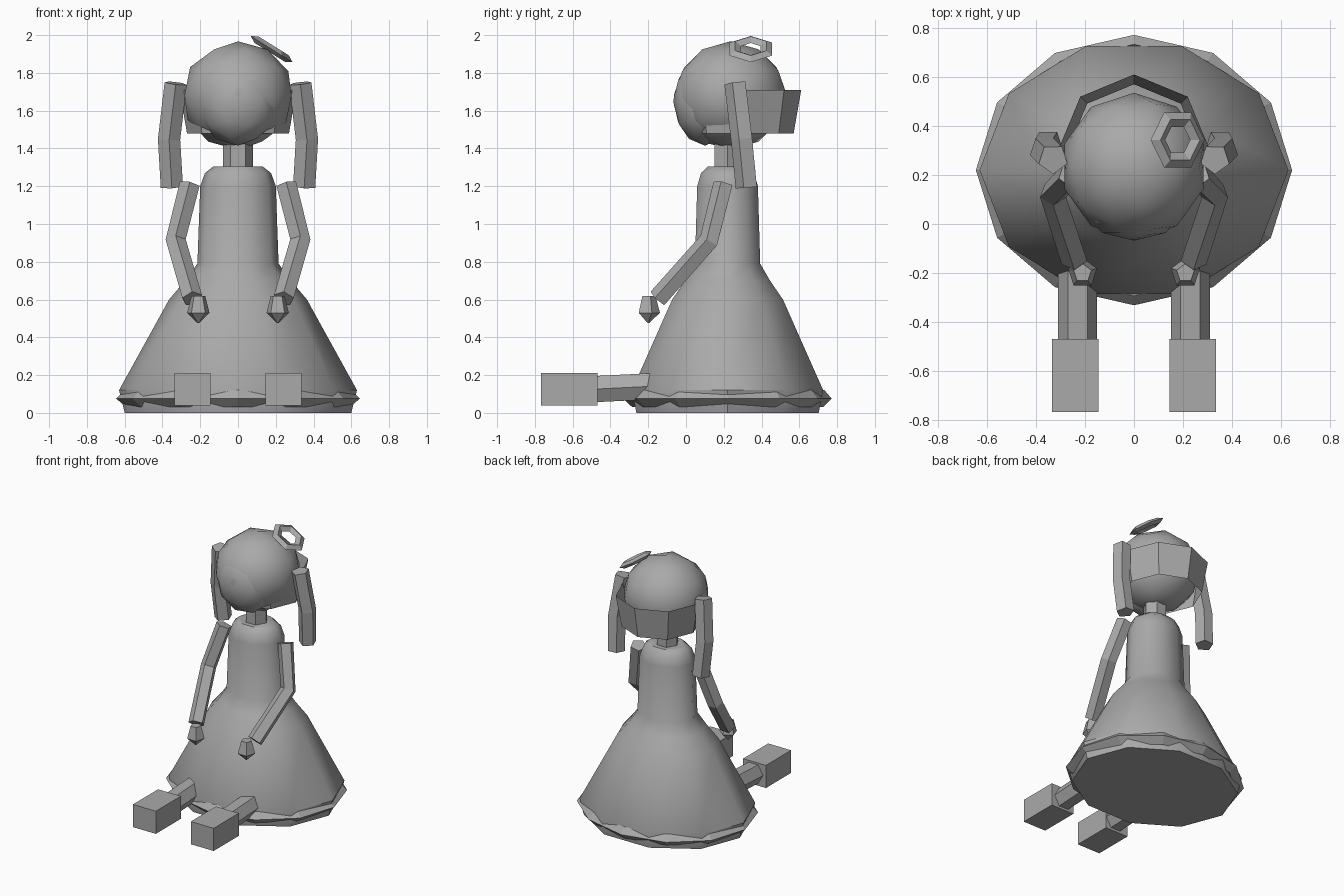
import bpy, bmesh, math
from mathutils import Vector, Matrix

cube = bpy.data.objects.get("Cube")
if cube:
    bpy.data.objects.remove(cube)

grey = bpy.data.materials.new("plain grey")
grey.use_nodes = True
grey.diffuse_color = (0.4, 0.4, 0.4, 1)
grey.node_tree.nodes["Principled BSDF"].inputs["Base Color"].default_value = grey.diffuse_color

BODY_Y = 0.22


def finish(name, bm, smooth=False):
    bmesh.ops.recalc_face_normals(bm, faces=bm.faces)
    mesh = bpy.data.meshes.new(name)
    bm.to_mesh(mesh)
    bm.free()
    mesh.materials.append(grey)
    ob = bpy.data.objects.new(name, mesh)
    bpy.context.collection.objects.link(ob)
    if smooth:
        bpy.ops.object.select_all(action='DESELECT')
        ob.select_set(True)
        bpy.context.view_layer.objects.active = ob
        bpy.ops.object.shade_smooth_by_angle(angle=math.radians(40))
    return ob


def skin(bm, rings, caps=True, loop=False):
    """Join rings of points with quads."""
    vs = [[bm.verts.new(p) for p in r] for r in rings]
    pairs = list(zip(vs, vs[1:])) + ([(vs[-1], vs[0])] if loop else [])
    for a, b in pairs:
        n = len(a)
        for i in range(n):
            j = (i + 1) % n
            bm.faces.new((a[i], a[j], b[j], b[i]))
    if caps and not loop:
        bm.faces.new(vs[0])
        bm.faces.new(vs[-1])


def lathe(name, profile, sides, centre, squash=1, turn=0, smooth=False, caps=True, loop=False):
    """Spin (radius, height) pairs about an upright axis."""
    bm = bmesh.new()
    rings = []
    for r, z in profile:
        angles = [turn + math.tau * i / sides for i in range(sides)]
        rings.append([(centre[0] + r * math.cos(a), centre[1] + r * squash * math.sin(a), z)
                      for a in angles])
    skin(bm, rings, caps, loop)
    return finish(name, bm, smooth)


def tube(name, path, radius, sides, turn=0):
    """Faceted limb along a path."""
    pts = [Vector(p) for p in path]
    bm = bmesh.new()
    rings = []
    for i, p in enumerate(pts):
        t = (pts[min(i + 1, len(pts) - 1)] - pts[max(i - 1, 0)]).normalized()
        ref = Vector((1, 0, 0))
        u = (ref - t * ref.dot(t)).normalized()
        v = t.cross(u)
        rings.append([p + radius * (u * math.cos(a) + v * math.sin(a))
                      for a in (turn + math.tau * k / sides for k in range(sides))])
    skin(bm, rings)
    return finish(name, bm)


def ball(name, centre, size):
    bm = bmesh.new()
    bmesh.ops.create_icosphere(bm, subdivisions=2, radius=1)
    bmesh.ops.transform(bm, verts=bm.verts,
                        matrix=Matrix.Translation(centre) @ Matrix.Diagonal((*size, 1)))
    return finish(name, bm, True)


# Dress, hem trim and neck
lathe("dress", [(.6, 0), (.63, .12), (.365, .6), (.28, .7), (.215, .79), (.2, 1.2), (.175, 1.27), (.13, 1.305)],
      10, (0, BODY_Y), .845, smooth=True)
lathe("hem_trim", [(.59, .03), (.645, .075), (.6, .12), (.55, .075)],
      12, (0, BODY_Y), .855, loop=True)
lathe("neck", [(.08, 1.28), (.08, 1.45)], 6, (0, BODY_Y))

# Head, face and the flared hair band behind it
ball("head", (0, .235, 1.68), (.298, .3, .287))
ball("face", (0, .1, 1.65), (.22, .168, .235))
lathe("back_hair", [(.27, 1.48), (.31, 1.71)], 8, (0, .3), caps=False)

# Tilted ring ornament on the head
ring = lathe("hair_ring", [(.06, 0), (.095, .02), (.13, 0), (.095, -.02)], 6, (0, 0), loop=True)
ring.data.transform(Matrix.Translation((.178, .343, 1.926)) @ Matrix.Rotation(math.radians(32), 4, 'Y'))

# Paired parts
for side, s in (("left", 1), ("right", -1)):
    tube(side + "_pigtail", [(s * .33, .265, 1.745), (s * .365, .3, 1.45), (s * .35, .325, 1.195)],
         .062, 5, math.pi / 2)
    tube(side + "_arm", [(s * .255, .2, 1.21), (s * .33, .125, .91), (s * .243, -.145, .605)],
         .056, 5, math.pi / 2)
    lathe(side + "_hand", [(.038, .62), (.062, .53), (.004, .475)], 5, (s * .21, -.2), turn=math.pi / 2)
    tube(side + "_leg", [(s * .23, -.1, .145), (s * .23, -.5, .125)], .08, 6)
    bm = bmesh.new()
    bmesh.ops.create_cube(bm, size=1)
    bmesh.ops.transform(bm, verts=bm.verts, matrix=Matrix.Translation((s * .24, -.618, .125))
                        @ Matrix.Diagonal((.19, .297, .17, 1)))
    finish(side + "_boot", bm)
